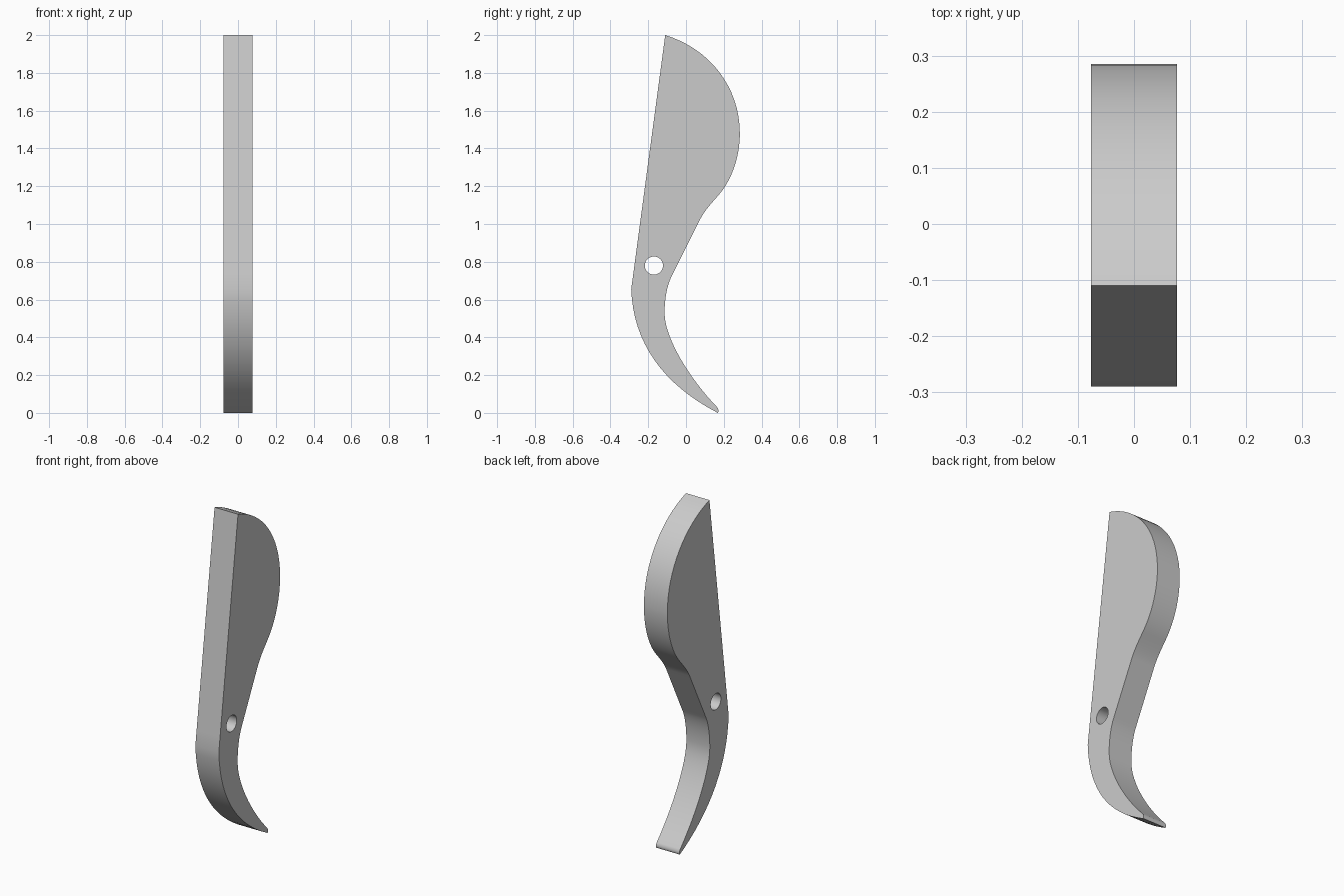
import bpy
import bmesh
import math
from mathutils import Matrix

cube = bpy.data.objects.get("Cube")
if cube:
    bpy.data.objects.remove(cube)

HALF_WIDTH = 0.077

grey = bpy.data.materials.new("plain_grey")
grey.use_nodes = True
grey.diffuse_color = (0.6, 0.6, 0.6, 1)
grey.node_tree.nodes["Principled BSDF"].inputs["Base Color"].default_value = (0.6, 0.6, 0.6, 1)

# Side outline: point, incoming handle, outgoing handle (None = straight side)
outline = [
    ((-0.11, 2.0), None, (0.12, 1.93)),           # top corner
    ((0.285, 1.48), (0.285, 1.73), (0.285, 1.36)),  # widest point of the belly
    ((0.17, 1.15), (0.245, 1.235), (0.13, 1.105)),
    ((0.075, 1.025), (0.095, 1.065), None),       # neck
    ((-0.08, 0.715), None, (-0.103, 0.665)),
    ((-0.113, 0.52), (-0.115, 0.59), (-0.11, 0.40)),  # inside of the hook
    ((0.165, 0.03), (0.01, 0.19), (0.172, 0.02)),
    ((0.168, 0.0), (0.174, 0.008), (-0.12, 0.15)),  # hook tip
    ((-0.29, 0.655), (-0.28, 0.37), None),        # corner of the flat front
]

curve = bpy.data.curves.new("lever_outline", "CURVE")
curve.dimensions = "2D"
curve.fill_mode = "BOTH"
curve.extrude = HALF_WIDTH
curve.resolution_u = 16


def add_spline(points):
    """Add a closed Bezier loop; missing handles lie on the straight side."""
    spline = curve.splines.new("BEZIER")
    spline.bezier_points.add(len(points) - 1)
    spline.use_cyclic_u = True
    for i, (co, left, right) in enumerate(points):
        p = spline.bezier_points[i]
        p.handle_left_type = p.handle_right_type = "FREE"
        before, after = points[i - 1][0], points[(i + 1) % len(points)][0]
        left = left or [a + (b - a) / 3 for a, b in zip(co, before)]
        right = right or [a + (b - a) / 3 for a, b in zip(co, after)]
        p.co = (*co, 0)
        p.handle_left = (*left, 0)
        p.handle_right = (*right, 0)


def circle(cy, cz, r):
    """Four-point Bezier circle."""
    points = []
    for i in range(4):
        a = i * math.pi / 2
        c, s = math.cos(a), math.sin(a)
        k = 0.5523
        points.append(((cy + r * c, cz + r * s),
                       (cy + r * (c + k * s), cz + r * (s - k * c)),
                       (cy + r * (c - k * s), cz + r * (s + k * c))))
    return points


add_spline(outline)
add_spline(circle(-0.17, 0.78, 0.048))  # pivot hole

# Turn the extruded outline into a welded mesh, standing upright
source = bpy.data.objects.new("outline_helper", curve)
bpy.context.collection.objects.link(source)
graph = bpy.context.evaluated_depsgraph_get()
mesh = bpy.data.meshes.new_from_object(source.evaluated_get(graph))
bpy.data.objects.remove(source)
mesh.transform(Matrix(((0, 0, 1, 0), (1, 0, 0, 0), (0, 1, 0, 0), (0, 0, 0, 1))))

bm = bmesh.new()
bm.from_mesh(mesh)
bmesh.ops.remove_doubles(bm, verts=bm.verts, dist=0.0002)
bmesh.ops.recalc_face_normals(bm, faces=bm.faces)
bm.to_mesh(mesh)
bm.free()

mesh.materials.clear()
mesh.materials.append(grey)
lever = bpy.data.objects.new("lever_blade", mesh)
bpy.context.collection.objects.link(lever)
bpy.ops.object.select_all(action="DESELECT")
lever.select_set(True)
bpy.context.view_layer.objects.active = lever
bpy.ops.object.shade_smooth_by_angle(angle=math.radians(30))
